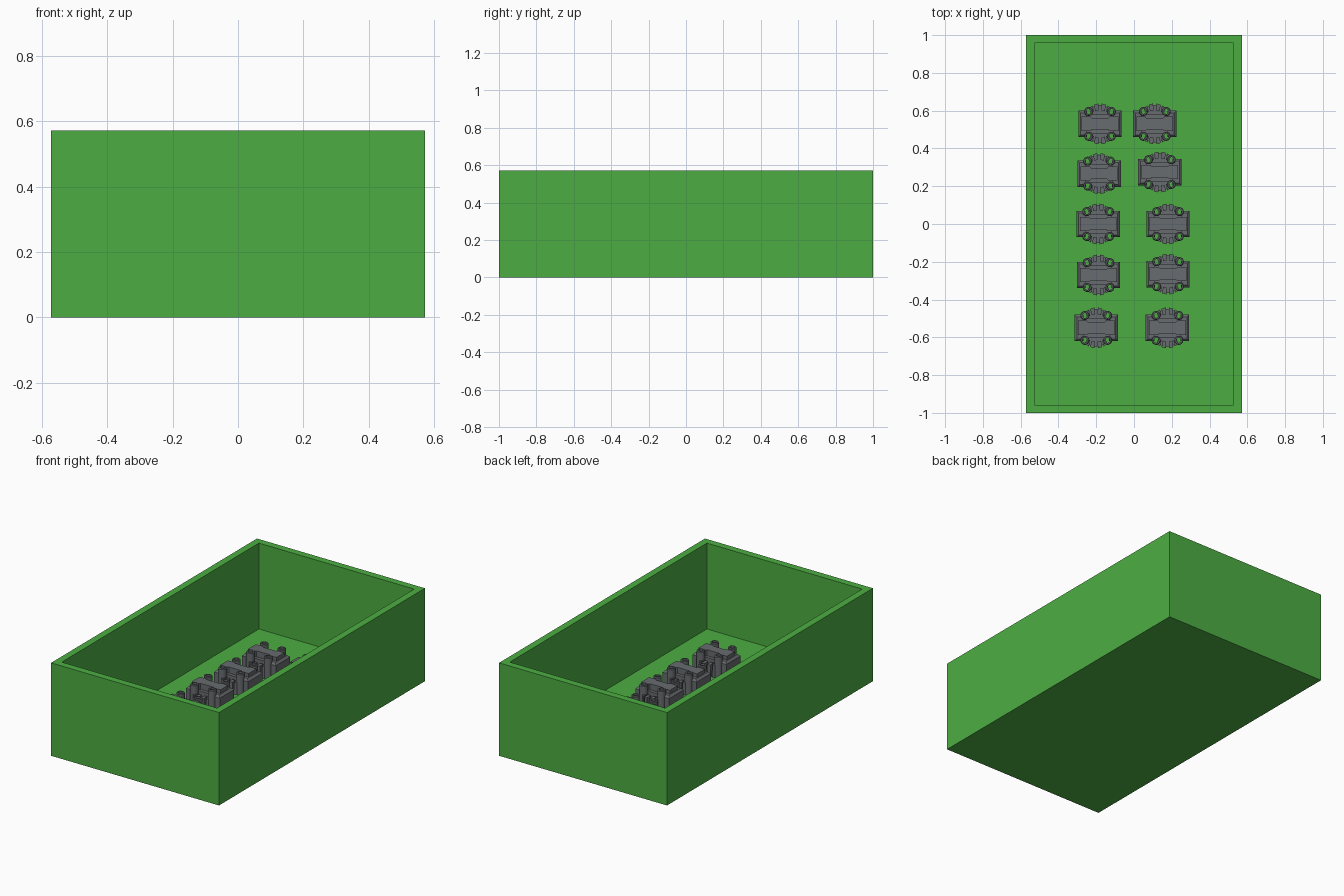
import bpy, bmesh
from math import pi, cos, sin
from mathutils import Vector, Matrix

cube = bpy.data.objects.get("Cube")
if cube:
    bpy.data.objects.remove(cube)

WALL, HEIGHT = 0.043, 0.571


def material(name, rgb):
    m = bpy.data.materials.new(name)
    m.use_nodes = True
    m.diffuse_color = (*rgb, 1)
    m.node_tree.nodes["Principled BSDF"].inputs["Base Color"].default_value = (*rgb, 1)
    return m


green = material("leaf green", (0.073, 0.42, 0.055))
grey = material("slate grey", (0.14, 0.15, 0.16))


def mesh_from(bm, name, mat):
    bmesh.ops.recalc_face_normals(bm, faces=bm.faces)
    me = bpy.data.meshes.new(name)
    bm.to_mesh(me)
    bm.free()
    me.materials.append(mat)
    return me


def prism(bm, points, z0, z1):
    """Upright extrusion of a flat outline."""
    face = bm.faces.new([bm.verts.new((x, y, z0)) for x, y in points])
    top = bmesh.ops.extrude_face_region(bm, geom=[face])["geom"]
    verts = [v for v in top if isinstance(v, bmesh.types.BMVert)]
    bmesh.ops.translate(bm, verts=verts, vec=(0, 0, z1 - z0))


def rect(x0, x1, y0, y1):
    return [(x0, y0), (x1, y0), (x1, y1), (x0, y1)]


def tube(bm, x, y, z0, z1, outer, inner):
    """Hollow round post."""
    profile = [(inner, z0), (outer, z0), (outer, z1 - 0.004), (outer - 0.004, z1), (inner, z1)]
    vs = [bm.verts.new((x + r, y, z)) for r, z in profile]
    edges = [bm.edges.new((vs[i], vs[(i + 1) % len(vs)])) for i in range(len(vs))]
    spun = bmesh.ops.spin(bm, geom=vs + edges, cent=(x, y, 0), axis=(0, 0, 1),
                          angle=2 * pi, steps=16, use_merge=True)
    bmesh.ops.remove_doubles(bm, verts=bm.verts, dist=0.0001)


# Open tray
bm = bmesh.new()
bmesh.ops.create_cube(bm, size=1, matrix=Matrix.Translation((0, 0, HEIGHT / 2))
                      @ Matrix.Diagonal((1.142, 2, HEIGHT, 1)))
top = max(bm.faces, key=lambda f: f.calc_center_median().z)
bmesh.ops.inset_region(bm, faces=[top], thickness=WALL, use_even_offset=True)
floor = bmesh.ops.extrude_discrete_faces(bm, faces=[top])["faces"][0]
bmesh.ops.translate(bm, verts=floor.verts, vec=(0, 0, WALL - HEIGHT))
tray = bpy.data.objects.new("tray", mesh_from(bm, "tray", green))
bpy.context.collection.objects.link(tray)

# Round base with raised rim segments at the front and back
bm = bmesh.new()
prism(bm, [(0.085 * cos(i * pi / 16), 0.1 * sin(i * pi / 16)) for i in range(32)], 0, 0.035)
for side in (-1, 1):
    for start in (0.28, 0.39, 0.53, 0.64):
        arc = [start * pi + k * 0.08 * pi / 3 for k in range(4)]
        outline = [(0.092 * cos(a), side * 0.108 * sin(a)) for a in arc]
        outline += [(0.075 * cos(a), side * 0.072 * sin(a)) for a in reversed(arc)]
        prism(bm, outline, 0, 0.075)
base = mesh_from(bm, "round_base", grey)

# Solid end blocks with chamfered upper edges, joined by a low core
bm = bmesh.new()
for side in (-1, 1):
    prism(bm, rect(side * 0.068, side * 0.115, -0.07, 0.07), 0, 0.1)
edges = [e for e in bm.edges if max(abs(v.co.x) for v in e.verts) > 0.11
         and min(v.co.z for v in e.verts) > 0.09]
bmesh.ops.bevel(bm, geom=edges, offset=0.012, segments=1, affect='EDGES')
prism(bm, rect(-0.07, 0.07, -0.05, 0.05), 0, 0.085)
blocks = mesh_from(bm, "end_blocks", grey)

# Top bridge, narrower in the middle
bm = bmesh.new()
half = [(0.097, -0.038), (0.097, 0.038), (0.05, 0.038), (0.043, 0.03)]
outline = half + [(-x, y) for x, y in reversed(half[1:])]
outline += [(-x, -y) for x, y in half[1:]] + [(x, -y) for x, y in reversed(half[2:])]
prism(bm, outline, 0.08, 0.122)
bridge = mesh_from(bm, "top_bridge", grey)

# Four hollow corner posts
bm = bmesh.new()
for sx in (-1, 1):
    for sy in (-1, 1):
        tube(bm, sx * 0.06, sy * 0.066, 0, 0.13, 0.024, 0.013)
        # small green core visible inside each post
posts = mesh_from(bm, "corner_posts", grey)
for poly in posts.polygons:
    poly.use_smooth = abs(poly.normal.z) < 0.3
posts.set_sharp_from_angle(angle=0.6)

# Green filling seen down each post
bm = bmesh.new()
for sx in (-1, 1):
    for sy in (-1, 1):
        bmesh.ops.create_circle(bm, cap_ends=True, segments=16, radius=0.0135,
                                matrix=Matrix.Translation((sx * 0.06, sy * 0.066, 0.04)))
wells = mesh_from(bm, "post_wells", green)

# Two loose rows of five units on the tray floor
left_row = [(-0.18, 0.53), (-0.185, 0.267), (-0.19, 0), (-0.188, -0.27), (-0.2, -0.55)]
right_row = [(0.11, 0.53), (0.137, 0.275), (0.18, 0), (0.18, -0.265), (0.177, -0.55)]
for n, (x, y) in enumerate(left_row + right_row, 1):
    for part in (base, blocks, bridge, posts, wells):
        ob = bpy.data.objects.new(f"unit_{n}_{part.name}", part)
        ob.location = Vector((x, y, WALL))
        bpy.context.collection.objects.link(ob)
